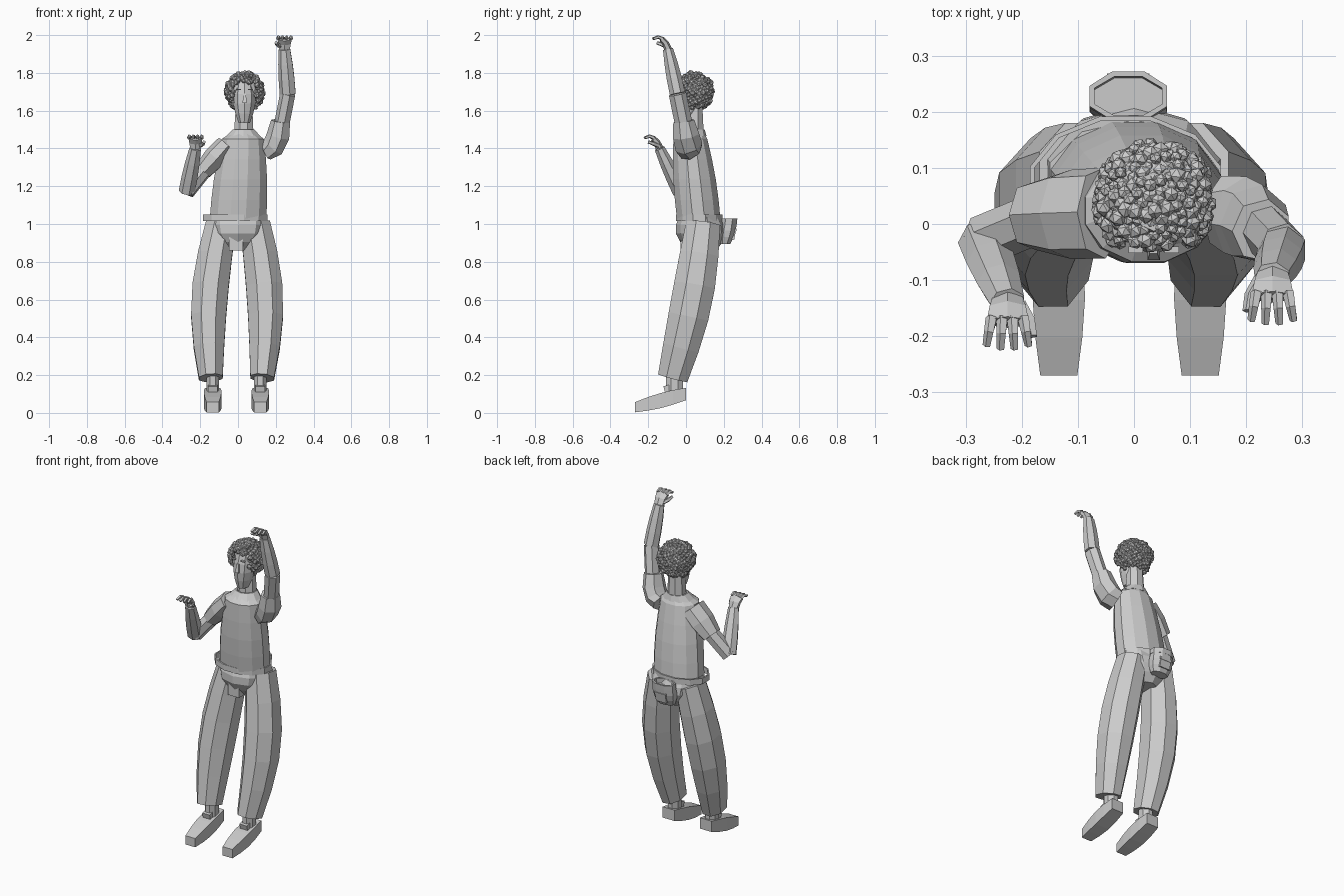
import bpy, bmesh, math, random
from mathutils import Vector, Matrix

if "Cube" in bpy.data.objects:
    bpy.data.objects.remove(bpy.data.objects["Cube"], do_unlink=True)
random.seed(4)

grey = bpy.data.materials.new("plain_grey")
grey.use_nodes = True
grey.diffuse_color = (.6, .6, .6, 1)
grey.node_tree.nodes["Principled BSDF"].inputs["Base Color"].default_value = grey.diffuse_color

UP = Vector((0, 0, 1))
FORWARD = Vector((0, -1, 0))


def finish(name, bm):
    bmesh.ops.recalc_face_normals(bm, faces=bm.faces)
    mesh = bpy.data.meshes.new(name)
    bm.to_mesh(mesh)
    bm.free()
    mesh.materials.append(grey)
    part = bpy.data.objects.new(name, mesh)
    bpy.context.collection.objects.link(part)


def add_ring(bm, centre, normal, size, sides):
    """Polygon whose flat sides reach the given half width and half depth."""
    across = (Vector((1, 0, 0)) - normal * normal.x).normalized()
    along = normal.cross(across)
    grow = 1 / math.cos(math.pi / sides)
    verts = []
    for k in range(sides):
        angle = (k + .5) * math.tau / sides
        offset = across * size.x * math.cos(angle) + along * size.y * math.sin(angle)
        verts.append(bm.verts.new(centre + offset * grow))
    return verts


def limb(name, start, end, size, end_size=None, bend=(0, 0, 0), swell=0,
         sides=8, steps=4, axis=None, wall=0):
    """Tapered tube that bows by bend and thickens by swell halfway; a wall makes it hollow."""
    start, end, bend = Vector(start), Vector(end), Vector(bend)
    size = Vector(size)
    end_size = Vector(end_size) if end_size else size
    bm = bmesh.new()
    rings, inner = [], []
    for i in range(steps + 1):
        t = i / steps
        bow = math.sin(math.pi * t)
        centre = start.lerp(end, t) + bend * bow
        normal = axis or (end - start + bend * math.pi * math.cos(math.pi * t)).normalized()
        girth = size.lerp(end_size, t) + Vector((swell, swell)) * bow
        rings.append(add_ring(bm, centre, normal, girth, sides))
        if wall:
            inner.append(add_ring(bm, centre, normal, girth - Vector((wall, wall)), sides))
    if wall:
        rings += inner[::-1] + rings[:1]
    else:
        bm.faces.new(rings[0])
        bm.faces.new(rings[-1])
    for low, high in zip(rings, rings[1:]):
        for k in range(sides):
            j = (k + 1) % sides
            bm.faces.new((low[k], low[j], high[j], high[k]))
    finish(name, bm)


def box(name, centre, size, tilt=0):
    bm = bmesh.new()
    place = Matrix.Translation(centre) @ Matrix.Rotation(tilt, 4, 'X') @ Matrix.Diagonal((*size, 1))
    bmesh.ops.create_cube(bm, size=1, matrix=place)
    finish(name, bm)


# Trouser legs, ankles and shoes
for side, s in (("left", 1), ("right", -1)):
    foot = s * .126 - .008
    limb(side + "_trouser_leg", start=(foot + s * .01, -.07, .185), end=(s * .09, .09, 1),
         size=(.063, .08), end_size=(.08, .09), bend=(s * .035, .02, 0), swell=.024, steps=5)
    limb(side + "_ankle", start=(foot, -.06, .08), end=(foot, -.06, .25),
         size=(.034, .045), steps=1, axis=UP)
    limb(side + "_shoe", start=(foot, 0, .1), end=(foot, -.27, .03),
         size=(.04, .033), end_size=(.033, .027), swell=.01, sides=4, axis=FORWARD)
    box(side + "_shoe_tongue", (foot, -.1, .125), (.05, .03, .04), tilt=.25)

# Pelvis and fly
limb("pelvis", start=(0, .085, .86), end=(0, .075, 1.04), size=(.06, .07),
     end_size=(.15, .105), swell=.04, sides=10, axis=UP)
box("trouser_fly", (-.01, 0, .92), (.075, .06, .12))

# Shirt body, shoulders, hem band and collar
limb("shirt", start=(0, .068, 1.02), end=(.026, .023, 1.45), size=(.15, .115),
     end_size=(.112, .09), swell=.01, sides=12, axis=UP)
limb("shirt_shoulders", start=(.026, .023, 1.45), end=(.028, .035, 1.485), size=(.112, .09),
     end_size=(.062, .058), sides=12, steps=1, axis=UP)
limb("waist_band", start=(-.015, .07, 1.015), end=(-.015, .07, 1.05), size=(.17, .122),
     sides=12, steps=1, axis=UP, wall=.008)
limb("collar", start=(.028, .03, 1.465), end=(.029, .04, 1.5), size=(.09, .075),
     end_size=(.058, .056), sides=10, steps=1, axis=UP, wall=.008)

# Sleeves
limb("left_sleeve", start=(.15, .025, 1.39), end=(.228, -.012, 1.545), size=(.045, .06),
     end_size=(.048, .052), bend=(.015, 0, -.03), swell=.012, sides=7, steps=3)
limb("right_sleeve", start=(-.06, .02, 1.42), end=(-.185, .015, 1.28), size=(.05, .075),
     end_size=(.046, .056), swell=.008, sides=7, steps=2)

# Arms and hands with bent fingers
poses = (("left", 1, Vector((.222, 0, 1.47)), Vector((.265, -.045, 1.69)), Vector((.247, -.095, 1.925))),
         ("right", -1, Vector((-.15, .02, 1.32)), Vector((-.27, -.03, 1.17)), Vector((-.225, -.14, 1.4))))
for side, s, shoulder, elbow, wrist in poses:
    limb(side + "_upper_arm", shoulder, elbow, size=(.038, .043), sides=7, steps=2)
    limb(side + "_forearm", elbow, wrist, size=(.04, .038), end_size=(.029, .025),
         swell=.004, sides=7, steps=3)
    knuckles = wrist + Vector((0, -.035, .055))
    limb(side + "_palm", wrist, knuckles, size=(.027, .018), end_size=(.037, .013),
         bend=(0, .005, .003), sides=6, steps=2)
    for k in range(4):
        spread = k - 1.5
        root = knuckles + Vector((spread * .019, .007, 0))
        tip = root + Vector((spread * .006, abs(spread) * .006 - .057, 0))
        limb(f"{side}_finger_{k + 1}", root, tip, size=(.009, .009), end_size=(.006, .006),
             bend=(0, 0, .01), sides=5, steps=2)
    limb(side + "_thumb", wrist + Vector((s * -.022, -.005, .015)),
         wrist + Vector((s * -.045, -.06, .035)), size=(.011, .011), end_size=(.007, .007),
         bend=(s * -.006, 0, 0), sides=5, steps=2)

# Neck, head and face
limb("neck", start=(.03, .045, 1.45), end=(.032, .045, 1.62), size=(.053, .05),
     end_size=(.044, .042), steps=2, axis=UP)
limb("head", start=(.033, 0, 1.535), end=(.035, .04, 1.79), size=(.03, .034),
     end_size=(.035, .05), swell=.028, sides=10, steps=5, axis=UP)
limb("nose", start=(.035, -.045, 1.69), end=(.035, -.052, 1.64), size=(.007, .008),
     end_size=(.011, .012), sides=4, steps=1, axis=UP)
for side, s in (("left", 1), ("right", -1)):
    box(side + "_brow", (.035 + s * .032, -.046, 1.712), (.026, .012, .007))

# Curly hair: small balls scattered over a scalp, leaving the face clear
bm = bmesh.new()
crown = Vector((.036, .042, 1.7))
bmesh.ops.create_icosphere(bm, subdivisions=2, radius=.085,
                           matrix=Matrix.Translation(crown + Vector((0, .012, .01))))
count = 330
for i in range(count):
    height = 1 - (2 * i + 1) / count
    angle = i * math.pi * (3 - math.sqrt(5))
    out = math.sqrt(1 - height * height)
    way = Vector((out * math.cos(angle), out * math.sin(angle), height))
    on_face = way.y < -.25 and abs(way.x) < .62 and way.z < .5
    on_neck = way.z < -.6 and way.y < .1 and abs(way.x) < .5
    if on_face or on_neck or way.z < -.88:
        continue
    spot = crown + way * random.uniform(.088, .103)
    turn = Matrix.Rotation(random.uniform(0, 3), 4, way)
    bmesh.ops.create_icosphere(bm, subdivisions=1, radius=random.uniform(.011, .017),
                               matrix=Matrix.Translation(spot) @ turn)
finish("curly_hair", bm)

# Open pouch worn at the back, with a pocket and flap
limb("pouch", start=(-.01, .205, .895), end=(-.01, .225, 1), size=(.052, .03),
     end_size=(.067, .043), swell=.008, steps=3, axis=UP)
limb("pouch_rim", start=(-.01, .225, 1), end=(-.01, .228, 1.03), size=(.069, .044),
     steps=1, axis=UP, wall=.009)
box("pouch_pocket", (-.01, .25, .945), (.07, .02, .055), tilt=-.18)
box("pouch_flap", (-.01, .26, .968), (.076, .014, .016), tilt=-.18)
